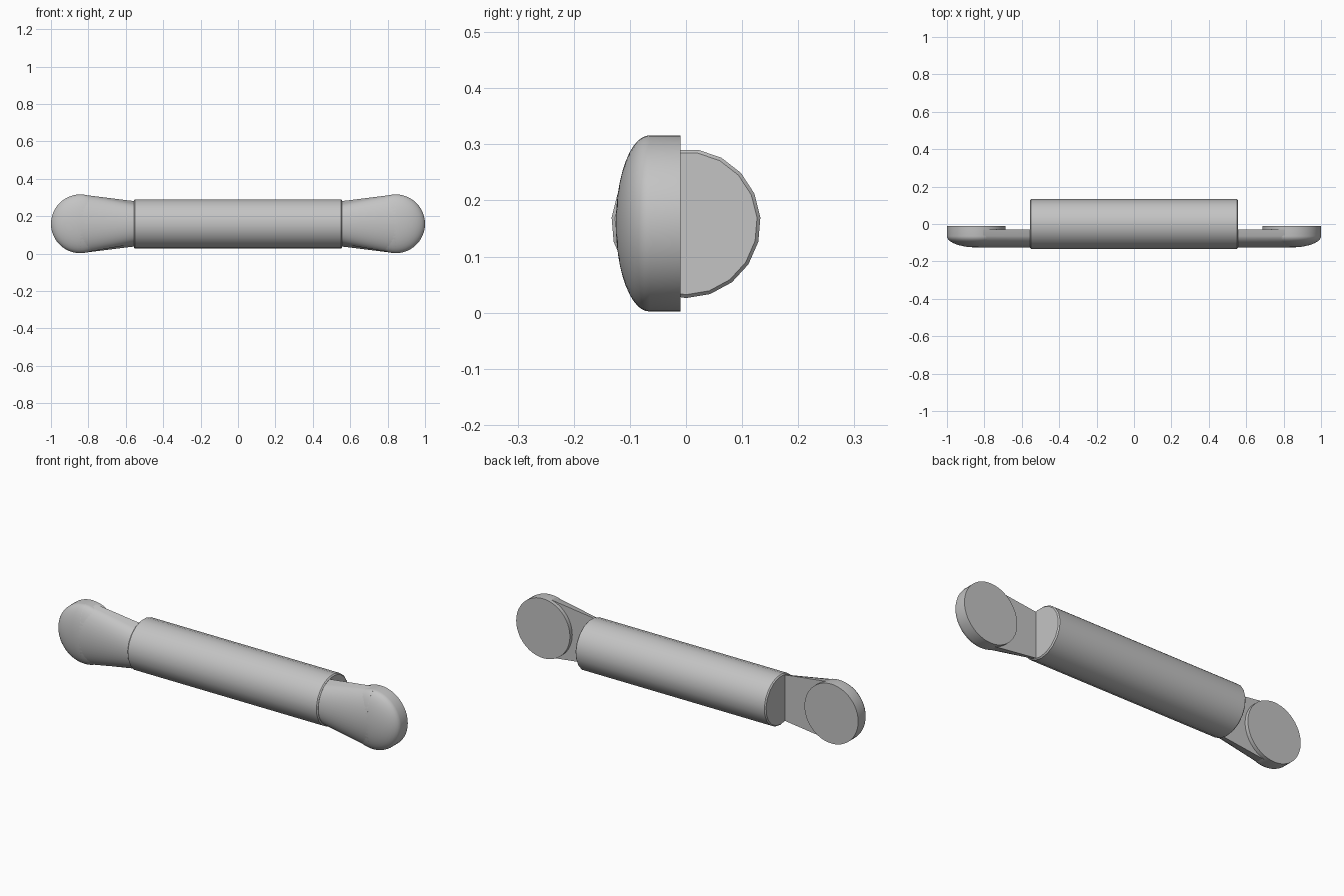
import bpy
import bmesh
from math import sin, cos, pi, radians

if "Cube" in bpy.data.objects:
    bpy.data.objects.remove(bpy.data.objects["Cube"], do_unlink=True)

MID_Z = 0.159      # height of the bar axis
PAD_X = 0.843      # centre of each end pad
PAD_R = 0.157
RIM_Y = -0.065     # where the straight rim turns into the dome
DOME = 0.06
BACK_Y = -0.03     # flat back of the arms
NECK_R = 0.125

grey = bpy.data.materials.new("plain grey")
grey.use_nodes = True
grey.diffuse_color = (0.55, 0.55, 0.55, 1)
grey.node_tree.nodes["Principled BSDF"].inputs["Base Color"].default_value = (0.55, 0.55, 0.55, 1)


def loft(name, rings, mirrored=False):
    """Skin closed rings of equal length and cap both ends."""
    bm = bmesh.new()
    loops = [[bm.verts.new(p) for p in ring] for ring in rings]
    n = len(loops[0])
    for a, b in zip(loops, loops[1:]):
        for i in range(n):
            j = (i + 1) % n
            bm.faces.new((a[i], a[j], b[j], b[i]))
    bm.faces.new(loops[0][::-1])
    bm.faces.new(loops[-1])
    bmesh.ops.recalc_face_normals(bm, faces=bm.faces)
    mesh = bpy.data.meshes.new(name)
    bm.to_mesh(mesh)
    bm.free()
    mesh.materials.append(grey)
    mesh.shade_smooth()
    mesh.set_sharp_from_angle(angle=radians(32))
    obj = bpy.data.objects.new(name, mesh)
    bpy.context.collection.objects.link(obj)
    if mirrored:
        obj.modifiers.new("mirror", "MIRROR").use_mirror_merge = False
    return obj


# Grip bar: 19-sided cylinder with chamfered ends
def bar_ring(x, r, sides=19):
    angles = [-pi / 2 + 2 * pi * i / sides for i in range(sides)]
    return [(x, r * cos(a), MID_Z + r * sin(a)) for a in angles]


loft("grip_bar", [bar_ring(-0.557, 0.127), bar_ring(-0.551, 0.133),
                  bar_ring(0.551, 0.133), bar_ring(0.557, 0.127)])


# End pads: flat-backed discs with a domed front
def pad_ring(y, r, sides=48):
    angles = [2 * pi * i / sides for i in range(sides)]
    return [(PAD_X + r * cos(a), y, MID_Z + r * sin(a)) for a in angles]


dome_steps = [radians(9 * k) for k in range(10)]
pad_rings = [pad_ring(-0.01, PAD_R)]
pad_rings += [pad_ring(RIM_Y - DOME * sin(t), PAD_R * cos(t)) for t in dome_steps]
loft("end_pads", pad_rings + [pad_ring(RIM_Y - DOME, 0.004)], mirrored=True)


# Arms: domed section at the pad blending into a round section at the bar
def arm_sections(steps=24):
    wide = [(PAD_X, BACK_Y, MID_Z + PAD_R)]
    neck = [(0.552, BACK_Y, MID_Z + 0.121)]
    start = 0.547
    for i in range(steps + 1):
        t = pi * i / steps
        s = start + (pi - 2 * start) * i / steps
        wide.append((PAD_X, RIM_Y - DOME * sin(t), MID_Z + PAD_R * cos(t)))
        neck.append((0.552, -NECK_R * sin(s), MID_Z + NECK_R * cos(s)))
    wide.append((PAD_X, BACK_Y, MID_Z - PAD_R))
    neck.append((0.552, BACK_Y, MID_Z - 0.121))
    return [neck, wide]


loft("arms", arm_sections(), mirrored=True)
